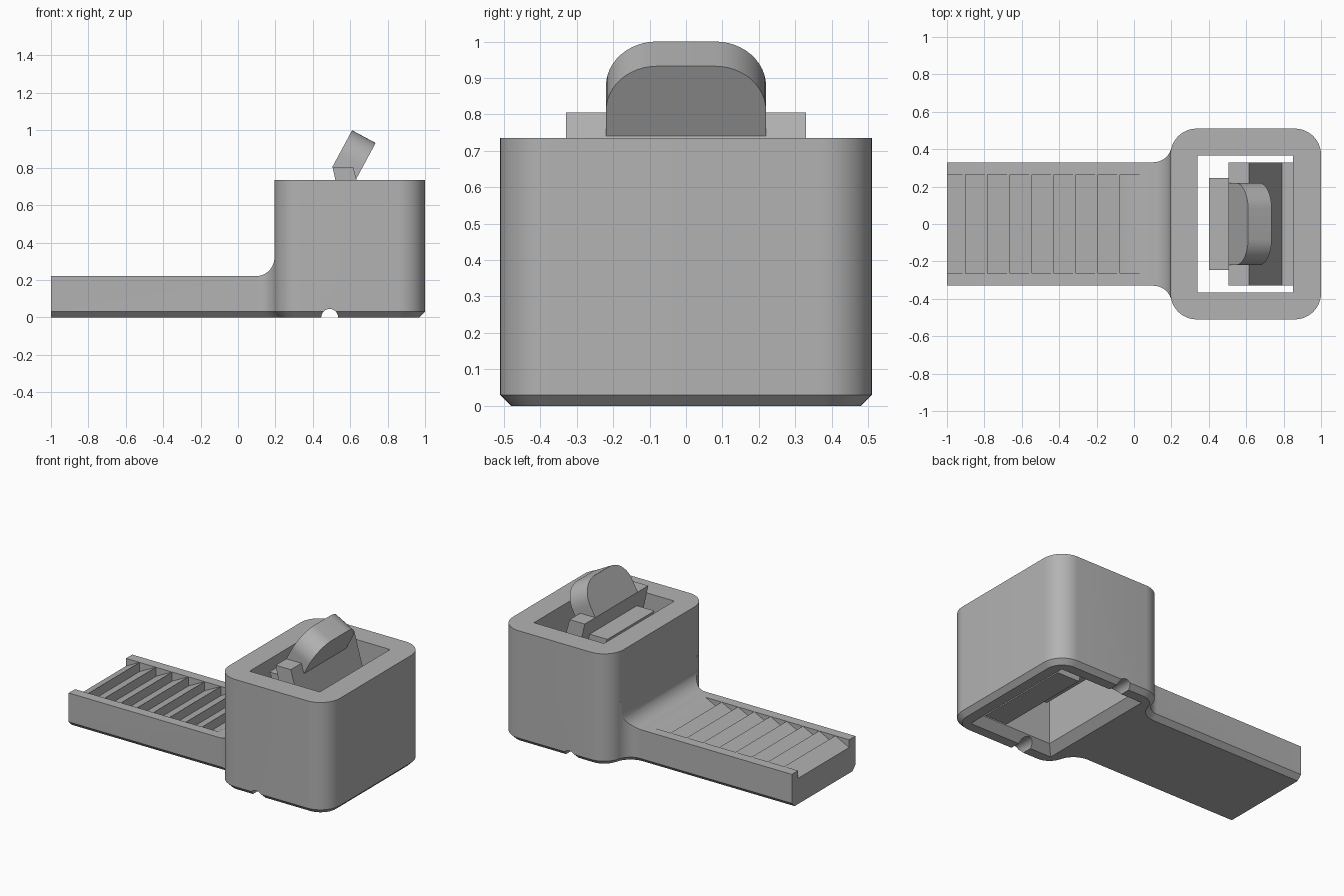
import bpy, bmesh
from math import sin, cos, pi, radians, atan2, hypot

if "Cube" in bpy.data.objects:
    bpy.data.objects.remove(bpy.data.objects["Cube"], do_unlink=True)

grey = bpy.data.materials.new("plain_grey")
grey.use_nodes = True
colour = (0.45, 0.45, 0.45, 1)
grey.diffuse_color = colour
grey.node_tree.nodes["Principled BSDF"].inputs["Base Color"].default_value = colour


def loft(name, rings):
    """Closed solid through rings of equal point count."""
    bm = bmesh.new()
    loops = [[bm.verts.new(p) for p in ring] for ring in rings]
    n = len(loops[0])
    for a, b in zip(loops, loops[1:]):
        for i in range(n):
            j = (i + 1) % n
            bm.faces.new((a[i], a[j], b[j], b[i]))
    bm.faces.new(loops[0])
    bm.faces.new(loops[-1])
    bmesh.ops.recalc_face_normals(bm, faces=bm.faces)
    mesh = bpy.data.meshes.new(name)
    bm.to_mesh(mesh)
    bm.free()
    obj = bpy.data.objects.new(name, mesh)
    obj.data.materials.append(grey)
    bpy.context.collection.objects.link(obj)
    return obj


def side_prism(name, profile, half):
    """Extrude an xz profile across y."""
    return loft(name, [[(x, y, z) for x, z in profile] for y in (-half, half)])


def flat(points, z):
    return [(x, y, z) for x, y in points]


def arc(cx, cy, r, start, end, steps=12):
    angles = [start + (end - start) * i / steps for i in range(steps + 1)]
    return [(cx + r * cos(a), cy + r * sin(a)) for a in angles]


def rounded_rect(x0, x1, half, r, inset=0):
    """Plan outline; the corner centres stay put when inset."""
    corners = [(x1 - r, half - r), (x0 + r, half - r), (x0 + r, r - half), (x1 - r, r - half)]
    out = []
    for i, (cx, cy) in enumerate(corners):
        out += arc(cx, cy, r - inset, i * pi / 2, (i + 1) * pi / 2)
    return out


def combine(target, other, operation):
    mod = target.modifiers.new("cut", 'BOOLEAN')
    mod.operation, mod.solver, mod.object = operation, 'EXACT', other
    bpy.context.view_layer.objects.active = target
    bpy.ops.object.modifier_apply(modifier=mod.name)
    bpy.data.objects.remove(other, do_unlink=True)


def smooth(obj):
    bpy.ops.object.select_all(action='DESELECT')
    obj.select_set(True)
    bpy.context.view_layer.objects.active = obj
    bpy.ops.object.shade_smooth_by_angle(angle=radians(30))


FACE, TOP, ARM_TOP, ARM_HALF = 0.195, 0.735, 0.22, 0.33
HEAD_HALF, CORNER, FILLET, CHAMFER = 0.51, 0.14, 0.1, 0.03

# Head block with chamfered foot
body = loft("body", [
    flat(rounded_rect(FACE, 1, HEAD_HALF, CORNER, CHAMFER), 0),
    flat(rounded_rect(FACE, 1, HEAD_HALF, CORNER), CHAMFER),
    flat(rounded_rect(FACE, 1, HEAD_HALF, CORNER), TOP)])

# Strap, flaring tangentially into the head corners
head_cx, head_cy = FACE + CORNER, HEAD_HALF - CORNER
fil_cy = ARM_HALF + FILLET
dy = fil_cy - head_cy
dx = ((CORNER + FILLET) ** 2 - dy ** 2) ** 0.5
fil_cx = head_cx - dx


def strap_outline(inset):
    upper = [(-1, ARM_HALF - inset)]
    upper += arc(fil_cx, fil_cy, FILLET + inset, -pi / 2, atan2(-dy, dx))
    upper += [(0.3, ARM_HALF)]
    return upper + [(x, -y) for x, y in reversed(upper)]


strap = loft("strap", [flat(strap_outline(CHAMFER), 0),
                       flat(strap_outline(0), CHAMFER),
                       flat(strap_outline(0), 0.4)])
above = [(-1.1, ARM_TOP)] + arc(FACE - FILLET, ARM_TOP + FILLET, FILLET, -pi / 2, 0)
above += [(FACE, 0.5), (-1.1, 0.5)]
combine(strap, side_prism("strap_top_cutter", above, 0.6), 'DIFFERENCE')

# Ratchet ramps in the strap
PITCH = 0.118
ramps = []
for k in range(9):
    peak = -0.9 + PITCH * k
    ramps += [(peak - PITCH, ARM_TOP - 0.06), (peak, ARM_TOP)]
ramps += [(ramps[-1][0], 0.4), (ramps[0][0], 0.4)]
combine(strap, side_prism("ramp_cutter", ramps, 0.265), 'DIFFERENCE')
combine(body, strap, 'UNION')


# Through slot, flared at the bottom
def slot(grow):
    x0, x1, h = 0.34 - grow, 0.85 + grow, 0.365 + grow
    return [(x0, -h), (x1, -h), (x1, h), (x0, h)]


combine(body, loft("slot_cutter", [flat(slot(0.06), -0.01), flat(slot(0), 0.05),
                                   flat(slot(0), 0.9)]), 'DIFFERENCE')

# Pin groove under the head
groove = arc(0.49, 0, 0.045, 0, 2 * pi, 24)[:-1]
combine(body, side_prism("groove_cutter", groove, 0.6), 'DIFFERENCE')
smooth(body)

# Leaning latch rooted in the far slot wall
side_prism("latch_plate", [(0.86, 0.03), (0.86, 0.175), (0.79, 0.175), (0.615, 0.805),
                           (0.505, 0.805), (0.64, 0.2), (0.7, 0.03)], 0.33)

# Latch teeth facing the strap path
teeth = []
for k in range(4):
    z = 0.7 - PITCH * k
    teeth += [(0.4, z), (0.46, z - PITCH)]
side_prism("latch_teeth", [(0.58, 0.7)] + teeth + [(0.66, 0.2)], 0.245)

# Rounded release tab, tilted with the latch
ux, uz = 0.105, 0.195
size = hypot(ux, uz)
ux, uz = ux / size, uz / size
half, r = 0.22, 0.14
tab = [(-half, 0)] + arc(r - half, size - r, r, pi, pi / 2)
tab += arc(half - r, size - r, r, pi / 2, 0) + [(half, 0)]
release = loft("release_tab", [
    [(0.505 + ux * u + uz * t, y, 0.805 + uz * u - ux * t) for y, u in tab]
    for t in (0, 0.143)])
smooth(release)
